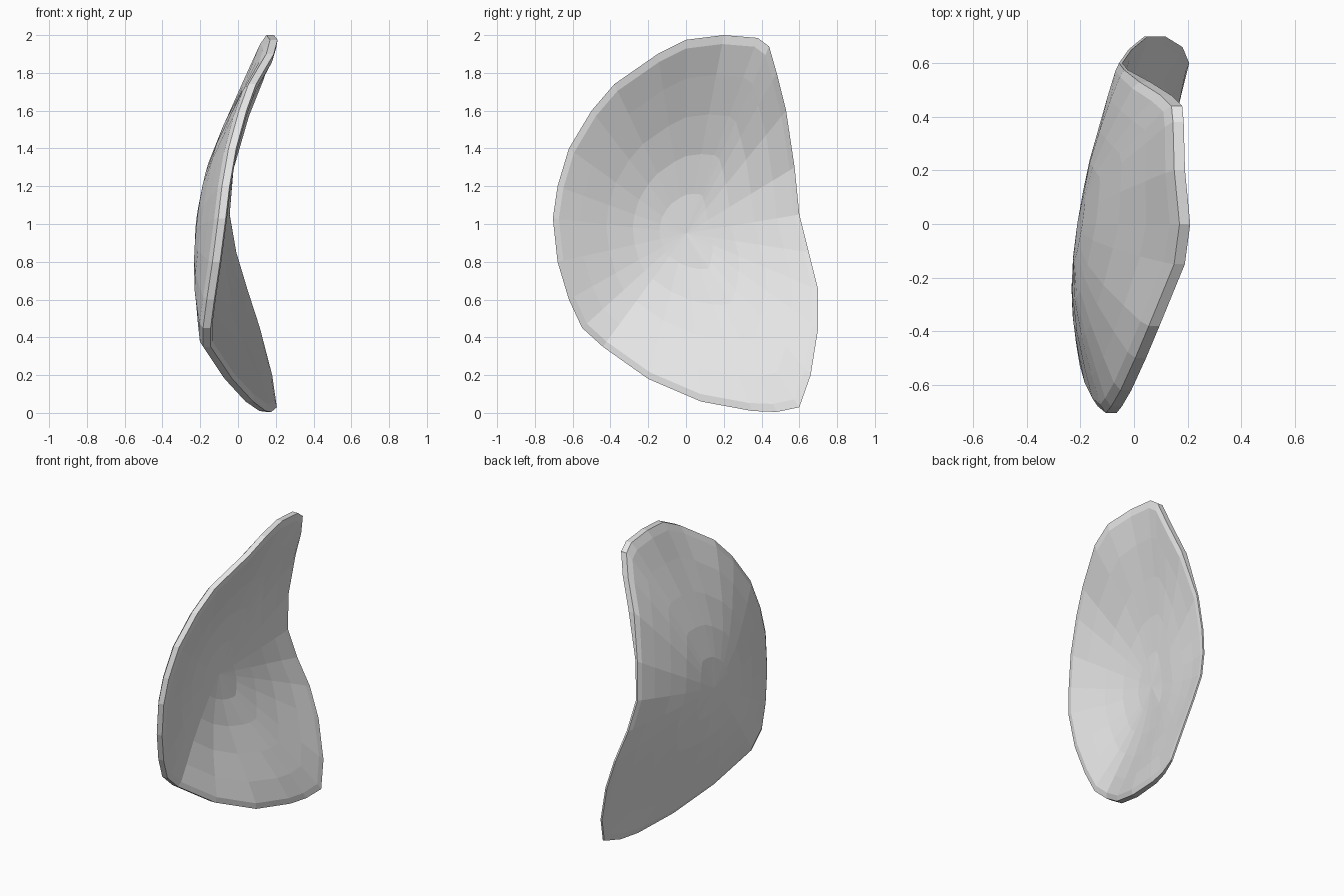
import bpy, bmesh, math

if "Cube" in bpy.data.objects:
    bpy.data.objects.remove(bpy.data.objects["Cube"])

# Rim centreline: (y, z, x), going from the top round the front, bottom and back
RIM = [(.2, 2, .17), (0, 1.975, .19), (-.15, 1.9, .17), (-.38, 1.74, .075),
       (-.5, 1.6, .025), (-.62, 1.4, -.03), (-.68, 1.2, -.065), (-.705, 1.03, -.085),
       (-.68, .8, -.115), (-.62, .6, -.145), (-.55, .45, -.165), (-.44, .35, -.165),
       (-.2, .18, -.05), (.08, .06, .06), (.35, .01, .13), (.48, .005, .165),
       (.6, .03, .2), (.66, .2, .175), (.7, .45, .11), (.7, .65, .045),
       (.65, .85, -.015), (.6, 1.05, -.05), (.575, 1.3, -.03), (.53, 1.6, .04),
       (.48, 1.8, .12), (.44, 1.94, .16), (.38, 1.985, .165)]
# Deepest line of the dish and the slope above it
DISH = [(-.3, .65, -.195), (0, .8, -.17), (.35, 1, -.105), (-.25, 1.05, -.18),
        (-.1, 1.4, -.095), (0, 1.6, -.005), (.1, 1.8, .085)]
CENTRE = (0, .95)
# Rings from rim to centre: (radius fraction, half thickness)
RINGS = [(1, .02), (.955, .034), (.8, .036), (.6, .036), (.4, .036), (.2, .036)]


def kernel(a, b):
    d = (a[0] - b[0]) ** 2 + (a[1] - b[1]) ** 2
    return d * math.log(d) if d > 1e-12 else 0


def solve(rows):
    """Gaussian elimination of an augmented matrix."""
    n = len(rows)
    for c in range(n):
        p = max(range(c, n), key=lambda i: abs(rows[i][c]))
        rows[c], rows[p] = rows[p], rows[c]
        for i in range(n):
            if i != c:
                f = rows[i][c] / rows[c][c]
                rows[i] = [u - f * v for u, v in zip(rows[i], rows[c])]
    return [rows[i][n] / rows[i][i] for i in range(n)]


# Smooth bent sheet through the rim and dish points
KEYS = RIM + DISH
matrix = [[kernel(p, q) + (.003 if p is q else 0) for q in KEYS] + [1, p[0], p[1], p[2]]
          for p in KEYS]
matrix += [[f(q) for q in KEYS] + [0] * 4
           for f in (lambda q: 1, lambda q: q[0], lambda q: q[1])]
weights = solve(matrix)


def sheet(y, z):
    total = sum(w * kernel((y, z), q) for w, q in zip(weights, KEYS))
    return total + weights[-3] + weights[-2] * y + weights[-1] * z


def clamp(v):
    return max(0, min(1, v))


def taper(y, z):
    """The lower back edge thins out."""
    return 1 - .7 * clamp((y - .25) / .35) * clamp((1.6 - z) / .3)


def point(r, y, z, offset):
    y, z = CENTRE[0] + (y - CENTRE[0]) * r, CENTRE[1] + (z - CENTRE[1]) * r
    return (sheet(y, z) + offset * taper(y, z), y, z)


def bridge(bm, a, b):
    for i in range(len(a)):
        j = (i + 1) % len(a)
        bm.faces.new((a[i], a[j], b[j], b[i]))


bm = bmesh.new()
rims = []
# Outer (convex) and inner (concave) skins
for side in (-1, 1):
    rings = [[bm.verts.new(point(r, y, z, side * h)) for y, z, x in RIM] for r, h in RINGS]
    for a, b in zip(rings, rings[1:]):
        bridge(bm, a, b)
    tip = bm.verts.new(point(0, 0, 0, side * .036))
    last = rings[-1]
    for i in range(len(last)):
        bm.faces.new((last[i], last[(i + 1) % len(last)], tip))
    rims.append(rings[0])
# Narrow edge joining both skins
bridge(bm, *rims)
bmesh.ops.recalc_face_normals(bm, faces=bm.faces)

mesh = bpy.data.meshes.new("curved_shell")
bm.to_mesh(mesh)
bm.free()
shell = bpy.data.objects.new("curved_shell", mesh)
bpy.context.collection.objects.link(shell)

grey = bpy.data.materials.new("light_grey")
grey.diffuse_color = (.8, .8, .8, 1)
grey.use_nodes = True
grey.node_tree.nodes["Principled BSDF"].inputs["Base Color"].default_value = grey.diffuse_color
mesh.materials.append(grey)
